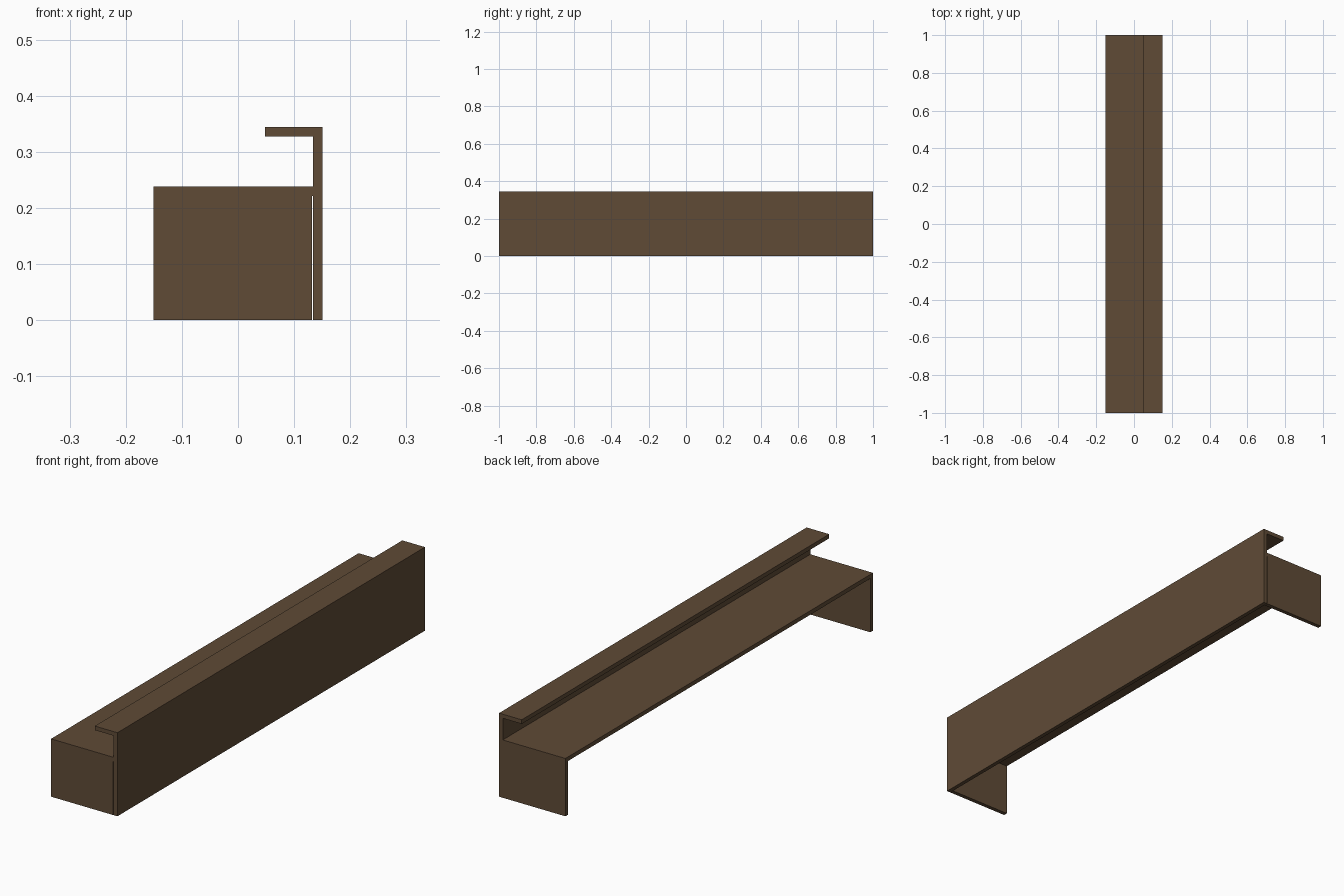
import bpy, bmesh

if "Cube" in bpy.data.objects:
    bpy.data.objects.remove(bpy.data.objects["Cube"])

T = 0.017                      # board thickness
XL, XR = -0.151, 0.151         # front-to-back extents
SHELF_TOP, TOP = 0.238, 0.344

wood = bpy.data.materials.new("dark brown wood")
wood.diffuse_color = (0.115, 0.070, 0.037, 1)
wood.use_nodes = True
wood.node_tree.nodes["Principled BSDF"].inputs["Base Color"].default_value = wood.diffuse_color


def extrude_profile(name, pts, y0, y1):
    """Extrude an x-z outline from y0 to y1."""
    bm = bmesh.new()
    face = bm.faces.new([bm.verts.new((x, y0, z)) for x, z in pts])
    out = bmesh.ops.extrude_face_region(bm, geom=[face])
    verts = [g for g in out["geom"] if isinstance(g, bmesh.types.BMVert)]
    bmesh.ops.translate(bm, vec=(0, y1 - y0, 0), verts=verts)
    bmesh.ops.recalc_face_normals(bm, faces=bm.faces)
    mesh = bpy.data.meshes.new(name)
    bm.to_mesh(mesh)
    bm.free()
    mesh.materials.append(wood)
    obj = bpy.data.objects.new(name, mesh)
    bpy.context.collection.objects.link(obj)
    return obj


def rect(x0, x1, z0, z1):
    return [(x0, z0), (x1, z0), (x1, z1), (x0, z1)]


# Long upright board with the overhanging top lip
extrude_profile("upright_board_with_lip", [
    (XR - T, 0), (XR, 0), (XR, TOP), (0.048, TOP),
    (0.048, TOP - T), (XR - T, TOP - T)], -1, 1)

# Shelf meeting the upright board
extrude_profile("shelf", rect(XL, XR - T, SHELF_TOP - T, SHELF_TOP), -1, 1)

# End panels under the shelf, with a hairline gap to the upright board
panel = rect(XL, XR - T - 0.002, 0, SHELF_TOP - T)
extrude_profile("front_end_panel", panel, -1, -1 + T)
extrude_profile("back_end_panel", panel, 1 - T, 1)
